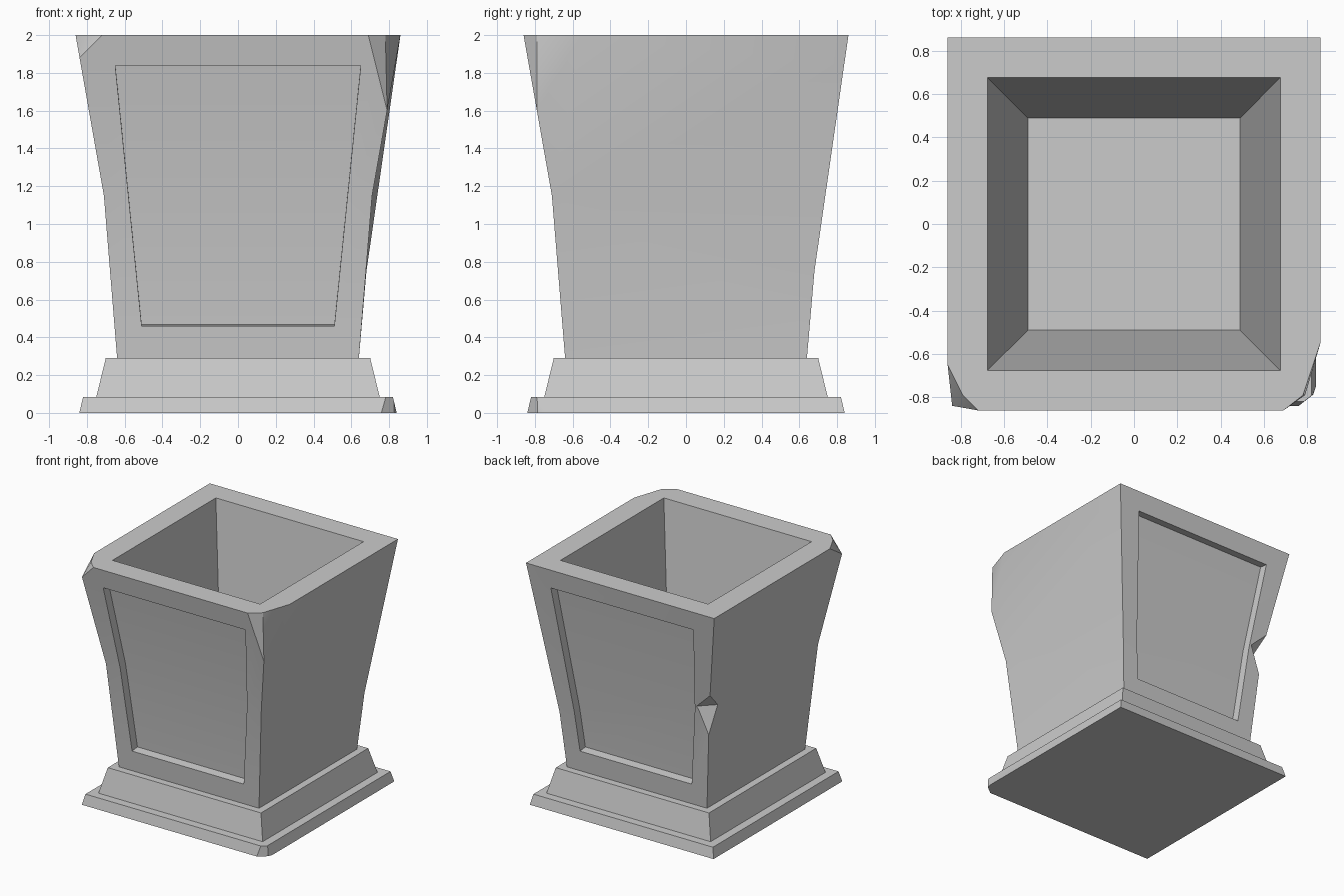
import bpy
import bmesh
from mathutils import Vector

old = bpy.data.objects.get("Cube")
if old:
    bpy.data.objects.remove(old, do_unlink=True)

# Pale stone material
stone = bpy.data.materials.new("grey_stone")
stone.use_nodes = True
COLOUR = (0.6, 0.6, 0.6, 1)
stone.diffuse_color = COLOUR
stone.node_tree.nodes["Principled BSDF"].inputs["Base Color"].default_value = COLOUR

FOOT_R, BEND_R, RIM_R = 0.64, 0.71, 0.86
FOOT_Z, BEND_Z, RIM_Z = 0.29, 1.15, 2.0
CORNERS = ((1, -1), (1, 1), (-1, 1), (-1, -1))


def wall(z):
    """Half width of the flared wall at a height."""
    if z < BEND_Z:
        return FOOT_R + (BEND_R - FOOT_R) * (z - FOOT_Z) / (BEND_Z - FOOT_Z)
    return BEND_R + (RIM_R - BEND_R) * (z - BEND_Z) / (RIM_Z - BEND_Z)


def add_object(name, bm):
    bmesh.ops.recalc_face_normals(bm, faces=bm.faces[:])
    mesh = bpy.data.meshes.new(name)
    bm.to_mesh(mesh)
    bm.free()
    mesh.materials.append(stone)
    obj = bpy.data.objects.new(name, mesh)
    bpy.context.collection.objects.link(obj)
    return obj


def face_geom(faces):
    return list({v for f in faces for v in f.verts}) + \
        list({e for f in faces for e in f.edges}) + list(faces)


# Stepped foot, flared wall, rim and hollow as square rings
bm = bmesh.new()
profile = [(0.84, 0), (0.82, 0.085), (0.75, 0.085), (0.70, FOOT_Z), (FOOT_R, FOOT_Z),
           (BEND_R, BEND_Z), (RIM_R, RIM_Z), (0.675, RIM_Z), (0.49, 0.25)]
rings = [[bm.verts.new((sx * r, sy * r, z)) for sx, sy in CORNERS] for r, z in profile]
rings[5][1].co = (0.68, 0.68, 0.75)      # the worn back corner bends lower down
for a, b in zip(rings, rings[1:]):
    for i in range(4):
        j = (i + 1) % 4
        bm.faces.new((a[i], a[j], b[j], b[i]))
bm.faces.new(rings[0])
bm.faces.new(rings[-1])
bmesh.ops.recalc_face_normals(bm, faces=bm.faces[:])
bm.normal_update()

# Recessed tapering panels on the front and back
PANEL_LOW, PANEL_HIGH = (0.51, 0.46), (0.65, 1.84)
lean = (PANEL_HIGH[0] - PANEL_LOW[0]) / (PANEL_HIGH[1] - PANEL_LOW[1])


def on_side(side):
    return [f for f in bm.faces if f.normal.y * side > 0.9
            and f.calc_center_median().z > FOOT_Z
            and f.calc_center_median().y * side > 0.6]


for side in (-1, 1):
    cuts = [((0, 0, PANEL_LOW[1]), (0, 0, 1)), ((0, 0, PANEL_HIGH[1]), (0, 0, 1))]
    cuts += [((s * PANEL_LOW[0], 0, PANEL_LOW[1]), (s, 0, -lean)) for s in (-1, 1)]
    for point, normal in cuts:
        bmesh.ops.bisect_plane(bm, geom=face_geom(on_side(side)), dist=1e-5,
                               plane_co=point, plane_no=Vector(normal).normalized())
        bm.normal_update()
    panel = []
    for f in on_side(side):
        c = f.calc_center_median()
        half = PANEL_LOW[0] + lean * (c.z - PANEL_LOW[1])
        if PANEL_LOW[1] < c.z < PANEL_HIGH[1] and abs(c.x) < half:
            panel.append(f)
    moved = bmesh.ops.extrude_face_region(bm, geom=panel)["geom"]
    bmesh.ops.translate(bm, vec=(0, -side * 0.07, 0.008),
                        verts=[v for v in moved if isinstance(v, bmesh.types.BMVert)])
    left_over = [f for f in panel if f.is_valid]
    if left_over:
        bmesh.ops.delete(bm, geom=left_over, context='FACES')
    bmesh.ops.recalc_face_normals(bm, faces=bm.faces[:])
    bm.normal_update()


# Broken rim corners, each made of two facets that meet above the tip
def break_corner(first, middle, last, sx, tip_z):
    t = wall(tip_z)
    tip = Vector((sx * t, -t, tip_z))
    a, m, b = [Vector((x, y, RIM_Z)) for x, y in (first, middle, last)]
    for p, q in ((a, m), (m, b)):
        normal = (q - p).cross(tip - p).normalized()
        if normal.dot(Vector((sx, -1, 0))) < 0:
            normal.negate()
        res = bmesh.ops.bisect_plane(bm, geom=bm.verts[:] + bm.edges[:] + bm.faces[:],
                                     dist=1e-4, plane_co=tip, plane_no=normal,
                                     clear_outer=True)
        rim = [e for e in res["geom_cut"]
               if isinstance(e, bmesh.types.BMEdge) and e.is_boundary]
        bmesh.ops.holes_fill(bm, edges=rim, sides=0)


break_corner((0.69, -0.86), (0.78, -0.79), (0.86, -0.55), 1, 1.6)
break_corner((-0.72, -0.86), (-0.79, -0.79), (-0.86, -0.65), -1, 1.88)
planter = add_object("planter", bm)

# Notch knocked out of the back right edge
top, low = 1.28, 0.93
points = [Vector((-BEND_R + 0.11, BEND_R, BEND_Z)), Vector((-BEND_R, BEND_R - 0.11, BEND_Z)),
          Vector((-wall(top), wall(top), top)), Vector((-wall(low), wall(low), low))]
middle = (points[0] + points[1]) / 2
cut = bmesh.new()
for p in points:
    cut.verts.new(middle + (p - middle) * 2)
bmesh.ops.convex_hull(cut, input=cut.verts[:])
cutter = add_object("notch_cutter", cut)
cutter.hide_render = True

bpy.ops.object.select_all(action='DESELECT')
planter.select_set(True)
bpy.context.view_layer.objects.active = planter
notch = planter.modifiers.new("notch", 'BOOLEAN')
notch.operation = 'DIFFERENCE'
notch.solver = 'EXACT'
notch.object = cutter
bpy.ops.object.modifier_apply(modifier=notch.name)
bpy.data.objects.remove(cutter, do_unlink=True)
bpy.ops.object.shade_smooth_by_angle()
